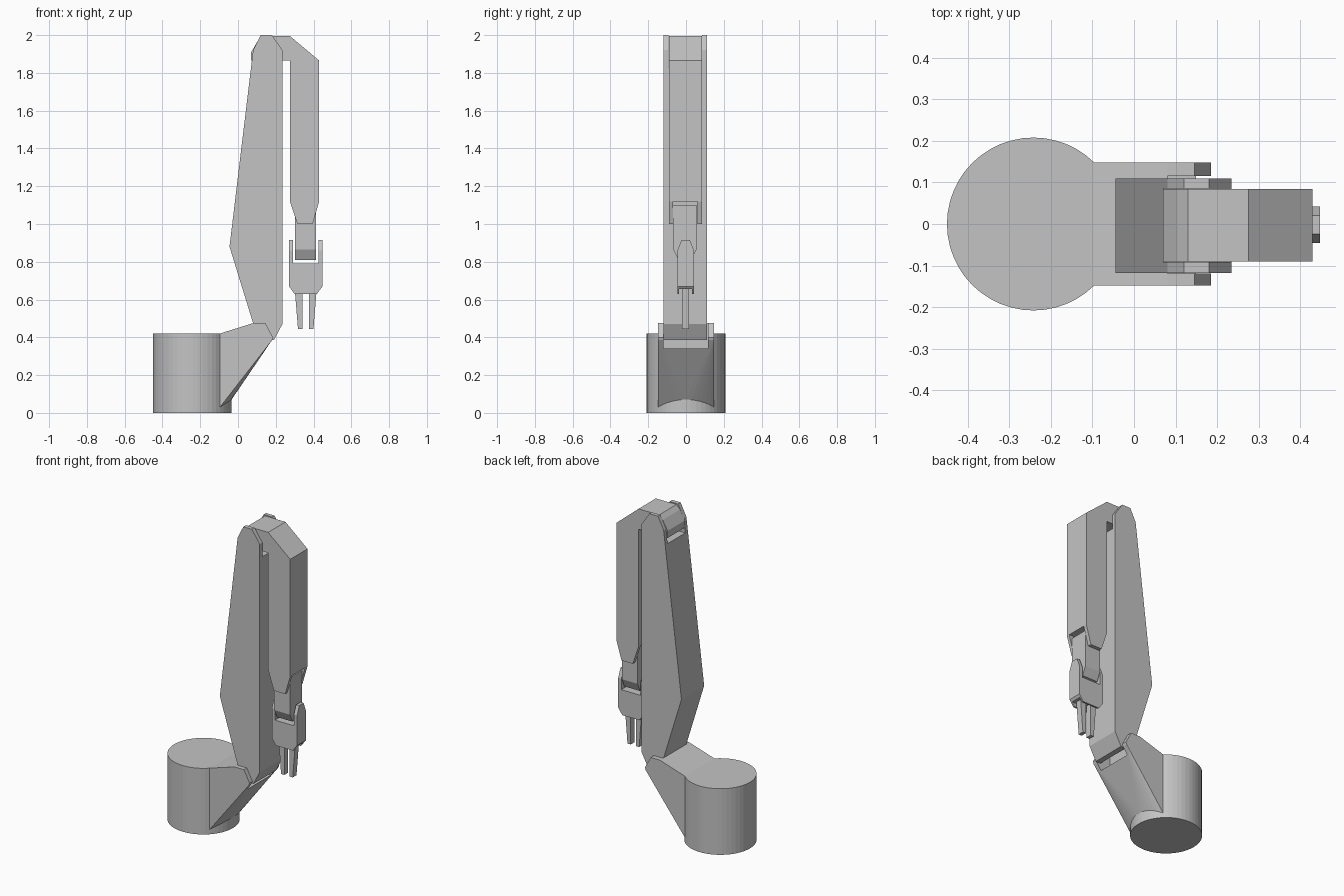
import bpy, bmesh, math

if "Cube" in bpy.data.objects:
    bpy.data.objects.remove(bpy.data.objects["Cube"])

grey = bpy.data.materials.new("light grey")
grey.diffuse_color = (0.55, 0.55, 0.55, 1)
grey.use_nodes = True
grey.node_tree.nodes["Principled BSDF"].inputs["Base Color"].default_value = grey.diffuse_color


def finish(name, bm):
    bmesh.ops.recalc_face_normals(bm, faces=bm.faces)
    me = bpy.data.meshes.new(name)
    bm.to_mesh(me)
    bm.free()
    me.materials.append(grey)
    ob = bpy.data.objects.new(name, me)
    bpy.context.collection.objects.link(ob)
    return ob


def prism(name, profile, lo, hi, axis="y"):
    """Extrude a profile along y (points are x, z) or x (points are y, z)."""
    bm = bmesh.new()
    at = (lambda p, d: (p[0], d, p[1])) if axis == "y" else (lambda p, d: (d, p[0], p[1]))
    face = bm.faces.new([bm.verts.new(at(p, lo)) for p in profile])
    ext = bmesh.ops.extrude_face_region(bm, geom=[face])
    moved = [v for v in ext["geom"] if isinstance(v, bmesh.types.BMVert)]
    shift = (0, hi - lo, 0) if axis == "y" else (hi - lo, 0, 0)
    bmesh.ops.translate(bm, verts=moved, vec=shift)
    return finish(name, bm)


def cut_box(ob, x, y, z):
    """Cut a box-shaped slot, given as ranges, out of a part."""
    cutter = prism("cutter", [(x[0], z[0]), (x[1], z[0]), (x[1], z[1]), (x[0], z[1])], *y)
    cutter.hide_render = True
    mod = ob.modifiers.new("slot", "BOOLEAN")
    mod.object, mod.operation, mod.solver = cutter, "DIFFERENCE", "EXACT"
    dg = bpy.context.evaluated_depsgraph_get()
    me = bpy.data.meshes.new_from_object(ob.evaluated_get(dg))
    ob.modifiers.clear()
    ob.data = me
    bpy.data.objects.remove(cutter)


# Round base
CX, R = -0.242, 0.208
bm = bmesh.new()
bmesh.ops.create_cone(bm, cap_ends=True, segments=48, radius1=R, radius2=R, depth=0.42)
bmesh.ops.translate(bm, verts=bm.verts, vec=(CX, 0, 0.21))
finish("base", bm)

# Shoulder bracket: fans out from an arc on the base to a straight front edge
bm = bmesh.new()
W = 0.148
for i in range(13):
    a = math.asin(W / R) * (i / 6 - 1)
    x = CX + R * math.cos(a)
    bm.verts.new((x, R * math.sin(a), 0.03 + (x - CX - 0.146) * 0.65))
for y in (-W, W):
    for x, z in [(-0.096, 0.42), (0.08, 0.475), (0.145, 0.475), (0.185, 0.40), (0.18, 0.385)]:
        bm.verts.new((x, y, z))
bmesh.ops.convex_hull(bm, input=bm.verts)
bmesh.ops.dissolve_limit(bm, angle_limit=0.01, verts=bm.verts, edges=bm.edges)
bracket = finish("shoulder_bracket", bm)
cut_box(bracket, (0.08, 0.4), (-0.119, 0.116), (0.34, 0.6))

# Upper arm, forked at the elbow
arm = prism("upper_arm", [(0.12, 2.0), (0.18, 2.0), (0.235, 1.92), (0.235, 0.47), (0.19, 0.385),
                          (0.155, 0.385), (0.08, 0.475), (-0.045, 0.88), (0.08, 1.92)], -0.118, 0.11)
cut_box(arm, (-0.2, 0.4), (-0.092, 0.086), (1.83, 2.2))

# Forearm, forked at the wrist
forearm = prism("forearm", [(0.07, 1.865), (0.07, 1.91), (0.105, 1.97), (0.13, 1.995), (0.275, 1.995),
                            (0.43, 1.865), (0.43, 1.12), (0.395, 1.0), (0.315, 1.0), (0.275, 1.12),
                            (0.275, 1.865)], -0.09, 0.084)
cut_box(forearm, (0.2, 0.6), (-0.07, 0.06), (0.9, 1.12))

# Wrist link
prism("wrist", [(-0.068, 1.1), (-0.068, 0.865), (-0.04, 0.81), (0.03, 0.81), (0.055, 0.865),
                (0.055, 1.1)], 0.302, 0.412, "x")

# Gripper: side cheeks around the wrist, joined by a palm
for name, x0, x1 in (("left_cheek", 0.27, 0.292), ("right_cheek", 0.425, 0.447)):
    prism(name, [(-0.046, 0.79), (0.042, 0.79), (0.042, 0.86), (0.02, 0.915), (-0.024, 0.915),
                 (-0.046, 0.86)], x0, x1, "x")
palm = prism("palm", [(0.27, 0.79), (0.447, 0.79), (0.447, 0.67), (0.418, 0.63), (0.299, 0.63),
                      (0.27, 0.67)], -0.046, 0.042)
cut_box(palm, (0.2, 0.6), (-0.036, 0.032), (0.5, 0.655))

# Two tapered fingers, mirrored about the palm centre
MID = 0.3585
for name, s in (("left_finger", -1), ("right_finger", 1)):
    prism(name, [(MID + s * dx, z) for dx, z in
                 [(0.018, 0.66), (0.058, 0.66), (0.056, 0.63), (0.041, 0.445), (0.018, 0.445)]],
          -0.021, 0.017)
